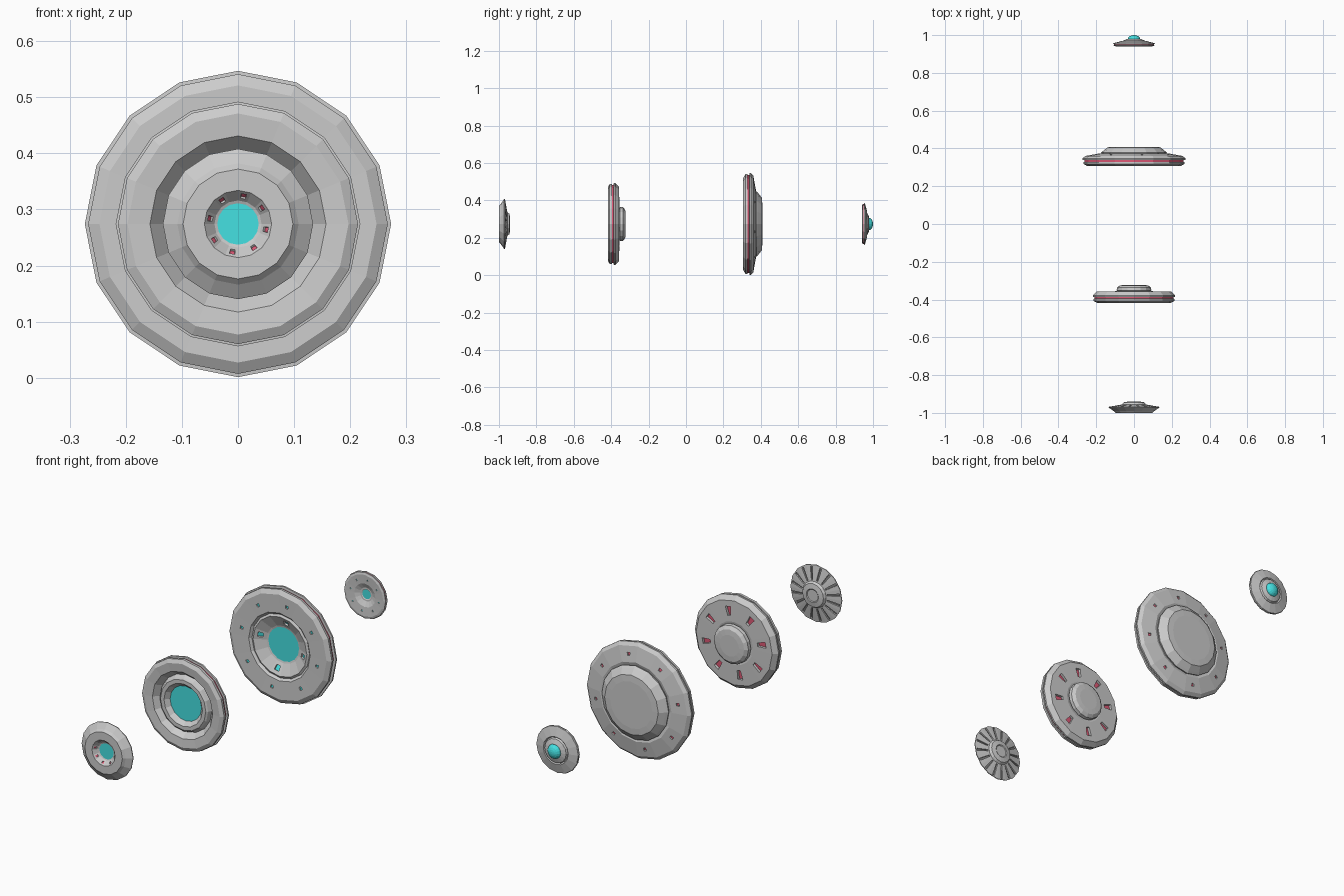
import bpy, bmesh, math
from mathutils import Vector

if "Cube" in bpy.data.objects:
    bpy.data.objects.remove(bpy.data.objects["Cube"])

SIDES, CZ = 16, 0.274


def material(name, rgb):
    m = bpy.data.materials.new(name)
    m.diffuse_color = (*rgb, 1)
    m.use_nodes = True
    m.node_tree.nodes["Principled BSDF"].inputs["Base Color"].default_value = m.diffuse_color
    return m


GREY = material("hull_grey", (0.6, 0.6, 0.6))
CYAN = material("glow_cyan", (0.06, 0.75, 0.76))
RED = material("light_red", (0.72, 0.1, 0.18))
DARK = material("slot_dark", (0.2, 0.2, 0.2))
MATS = [GREY, CYAN, RED, DARK]
AXIS = Vector((0, 1, 0))


def recess(bm, face, w, h, depth, mat, taper=1.0):
    """Sink a w x h window into the middle of one hull facet."""
    bmesh.ops.inset_individual(bm, faces=[face], thickness=0.0008)
    c, n = face.calc_center_median(), face.normal.copy()
    radial = Vector((c.x, 0, c.z)).normalized()
    t = AXIS.cross(radial)
    s = n.cross(t).normalized()
    if s.dot(radial) < 0:
        s = -s
    for v in face.verts:
        d = v.co - c
        su, sv = math.copysign(1, d.dot(t)), math.copysign(1, d.dot(s))
        k = 1 if sv > 0 else taper
        v.co = c + t * su * w * k / 2 + s * sv * h / 2
    bmesh.ops.inset_individual(bm, faces=[face], thickness=0.0004, depth=-depth)
    face.material_index = MATS.index(mat)


def saucer(name, profile, bands={}, windows=(), front=CYAN, back=GREY):
    """Revolve (radius, y) points; bands colour strips, windows sink lights."""
    bm = bmesh.new()
    rings = []
    for r, y in profile:
        rings.append([bm.verts.new((r * math.sin(2 * math.pi * i / SIDES), y,
                                    r * math.cos(2 * math.pi * i / SIDES)))
                      for i in range(SIDES)])
    strips = []
    for k, (a, b) in enumerate(zip(rings, rings[1:])):
        strip = []
        for i in range(SIDES):
            j = (i + 1) % SIDES
            f = bm.faces.new((a[i], a[j], b[j], b[i]))
            f.material_index = MATS.index(bands.get(k, GREY))
            strip.append(f)
        strips.append(strip)
    bm.faces.new(rings[0]).material_index = MATS.index(front)
    bm.faces.new(rings[-1]).material_index = MATS.index(back)
    bmesh.ops.recalc_face_normals(bm, faces=bm.faces[:])
    bm.normal_update()
    for seg, step, w, h, depth, mat, taper in windows:
        for f in strips[seg][::step]:
            recess(bm, f, w, h, depth, mat, taper)
    me = bpy.data.meshes.new(name)
    bm.to_mesh(me)
    bm.free()
    for m in MATS:
        me.materials.append(m)
    ob = bpy.data.objects.new(name, me)
    ob.location.z = CZ
    bpy.context.collection.objects.link(ob)
    return ob


# Front saucer: thin disc with radial slots on the back, lit nozzle in front
saucer("slotted_saucer",
       [(.037, -.978), (.042, -.98), (.060, -1.0), (.098, -1.0), (.108, -.99),
        (.134, -.972), (.134, -.968), (.062, -.955), (.055, -.944),
        (.032, -.940), (.028, -.943)],
       windows=[(1, 2, .010, .012, .004, RED, .8),
                (6, 1, .011, .060, .006, DARK, .6)])

# Second saucer: thick hull, red belt, stepped underside, raised cap
saucer("belted_saucer",
       [(.082, -.388), (.100, -.408), (.118, -.408), (.126, -.402),
        (.134, -.385), (.157, -.413), (.197, -.417), (.214, -.408),
        (.214, -.396), (.209, -.395), (.209, -.387), (.218, -.386),
        (.218, -.378), (.198, -.358), (.100, -.356), (.082, -.360),
        (.092, -.352), (.090, -.336), (.075, -.325), (.050, -.323)],
       bands={9: RED},
       windows=[(13, 2, .027, .042, .012, RED, .6)])

# Largest saucer: broad dome, red belt, two rings of lights underneath
saucer("large_saucer",
       [(.080, .340), (.088, .338), (.140, .312), (.150, .318), (.160, .308),
        (.247, .306), (.267, .318), (.267, .328), (.261, .329), (.261, .338),
        (.273, .339), (.273, .347), (.258, .360), (.186, .373), (.170, .368),
        (.174, .378), (.165, .386), (.140, .406), (.110, .408)],
       bands={8: RED},
       windows=[(1, 4, .024, .024, .008, CYAN, .8),
                (4, 2, .014, .014, .006, CYAN, .8),
                (12, 2, .014, .014, .006, RED, .8)])

# Rear saucer: small hull with rim lights
saucer("domed_saucer",
       [(.022, .957), (.026, .955), (.032, .955), (.055, .944), (.098, .941),
        (.108, .944), (.108, .948), (.106, .949), (.106, .952), (.111, .953),
        (.109, .957), (.065, .969), (.060, .964), (.056, .972), (.036, .979),
        (.030, .979)],
       bands={7: RED},
       windows=[(3, 2, .006, .007, .003, CYAN, .8)])

# Glowing dome of the rear saucer
saucer("glass_dome",
       [(.034, .974)] + [(.034 * math.cos(a), .977 + .023 * math.sin(a))
                         for a in (0, .4, .8, 1.15, 1.4)],
       bands={k: CYAN for k in range(5)}, back=CYAN)
